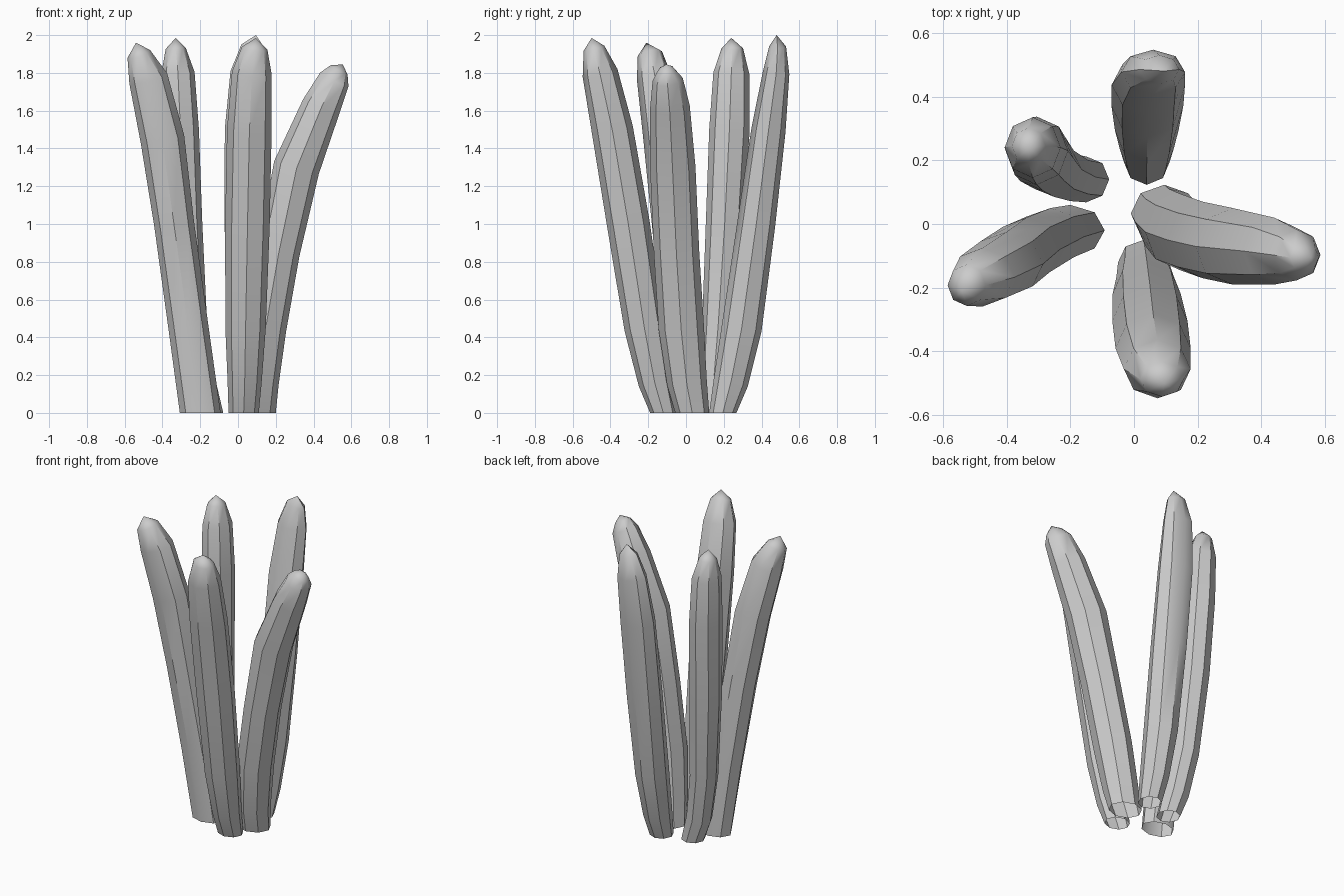
import bpy, bmesh
from math import cos, sin, tau
from mathutils import Vector

SIDES = 8


def stalk(name, sections, tip):
    """Open-bottomed tube through sections (z, x, y, half width x, half width y), closed at a tip."""
    bm = bmesh.new()
    path = [Vector((x, y, z)) for z, x, y, _, _ in sections] + [Vector(tip)]
    rings = []
    for i, (z, x, y, rx, ry) in enumerate(sections):
        # rings lean square to the path, except the flat base
        d = path[i + 1] - path[max(i - 1, 0)]
        lean = 0 if i == 0 else 1
        ring = []
        for k in range(SIDES):
            dx, dy = rx * cos(tau * k / SIDES), ry * sin(tau * k / SIDES)
            dz = -lean * (dx * d.x + dy * d.y) / d.z
            ring.append(bm.verts.new((x + dx, y + dy, z + dz)))
        rings.append(ring)
    for a, b in zip(rings, rings[1:]):
        for k in range(SIDES):
            n = (k + 1) % SIDES
            bm.faces.new((a[k], a[n], b[n], b[k]))
    top = bm.verts.new(tip)
    for k in range(SIDES):
        bm.faces.new((rings[-1][k], rings[-1][(k + 1) % SIDES], top))
    mesh = bpy.data.meshes.new(name)
    bm.to_mesh(mesh)
    bm.free()
    obj = bpy.data.objects.new(name, mesh)
    bpy.context.collection.objects.link(obj)
    bpy.ops.object.select_all(action='DESELECT')
    obj.select_set(True)
    bpy.context.view_layer.objects.active = obj
    bpy.ops.object.shade_smooth_by_angle(angle=0.7)


# Front stalk
stalk("front_stalk", [
    (0, .03, -.12, .08, .07), (.16, .035, -.165, .09, .085),
    (.45, .04, -.22, .107, .105), (1.0, .05, -.305, .118, .112),
    (1.5, .06, -.39, .118, .108), (1.8, .073, -.455, .105, .092),
    (1.93, .088, -.487, .068, .055)], (.095, -.5, 1.985))

# Back stalk
stalk("back_stalk", [
    (0, .04, .195, .072, .072), (.16, .04, .237, .085, .09),
    (.45, .04, .295, .1, .105), (1.0, .042, .372, .113, .1),
    (1.5, .045, .437, .115, .09), (1.8, .06, .477, .1, .07),
    (1.94, .08, .485, .062, .045)], (.095, .48, 2.0))

# Left front stalk
stalk("left_front_stalk", [
    (0, -.2, -.02, .108, .08), (.45, -.262, -.04, .105, .09),
    (1.0, -.338, -.08, .105, .1), (1.45, -.4, -.125, .115, .1),
    (1.77, -.475, -.167, .1, .092), (1.9, -.525, -.192, .06, .065)],
    (-.54, -.21, 1.96))

# Left back stalk
stalk("left_back_stalk", [
    (0, -.15, .14, .072, .072), (.16, -.2, .147, .08, .075),
    (.45, -.25, .17, .087, .085), (1.0, -.287, .205, .098, .1),
    (1.5, -.305, .23, .098, .107), (1.8, -.318, .24, .088, .095),
    (1.93, -.33, .245, .053, .057)], (-.33, .24, 1.985))

# Right stalk, shorter and leaning outward
stalk("right_stalk", [
    (0, .095, .033, .105, .09), (.16, .11, .005, .105, .105),
    (.45, .145, -.025, .11, .12), (.85, .215, -.05, .11, .12),
    (1.3, .31, -.07, .118, .12), (1.62, .44, -.085, .095, .105),
    (1.765, .51, -.097, .075, .08), (1.815, .535, -.105, .045, .045)],
    (.555, -.105, 1.845))
